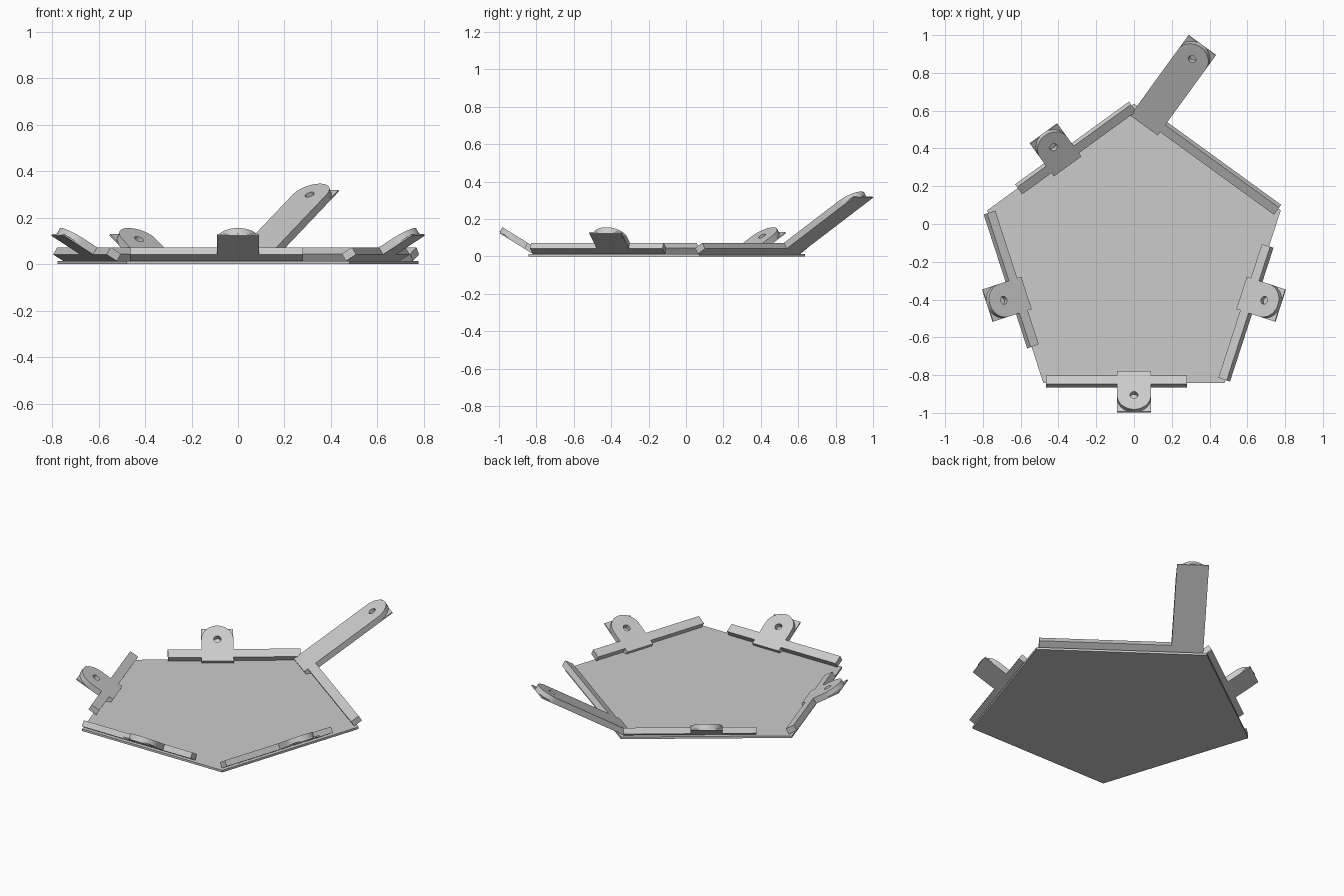
import bpy, bmesh, math
from mathutils import Matrix, Vector

if "Cube" in bpy.data.objects:
    bpy.data.objects.remove(bpy.data.objects["Cube"], do_unlink=True)

RADIUS = 0.817          # pentagon corner radius
PLATE_T = 0.013         # base plate thickness
THICK = 0.036           # thickness of tilted bars and tabs
BACKING = 0.007         # square backing layer under each rounded tab
HALF_W = 0.09           # half width of a tab
TILT = math.radians(31.72)
HINGE = 0.6176          # distance from centre where tabs meet the ground
CENTRE = Matrix.Translation((0, -0.18, 0))

grey = bpy.data.materials.new("plain_grey")
grey.use_nodes = True
grey.diffuse_color = (0.6, 0.6, 0.6, 1)
grey.node_tree.nodes["Principled BSDF"].inputs["Base Color"].default_value = (0.6, 0.6, 0.6, 1)


def slab(name, loops, z0, z1, matrix):
    """Extrude an outline, with optional hole loops, from z0 to z1."""
    bm = bmesh.new()
    for loop in loops:
        vs = [bm.verts.new((x, y, z0)) for x, y in loop]
        for a, b in zip(vs, vs[1:] + vs[:1]):
            bm.edges.new((a, b))
    bmesh.ops.triangle_fill(bm, use_beauty=True, edges=bm.edges[:])
    ext = bmesh.ops.extrude_face_region(bm, geom=bm.faces[:], use_keep_orig=True)
    top = [g for g in ext["geom"] if isinstance(g, bmesh.types.BMVert)]
    bmesh.ops.translate(bm, verts=top, vec=Vector((0, 0, z1 - z0)))
    bmesh.ops.recalc_face_normals(bm, faces=bm.faces[:])
    mesh = bpy.data.meshes.new(name)
    bm.to_mesh(mesh)
    bm.free()
    mesh.materials.append(grey)
    obj = bpy.data.objects.new(name, mesh)
    obj.matrix_world = matrix
    bpy.context.collection.objects.link(obj)
    bpy.context.view_layer.objects.active = obj
    bpy.ops.object.select_all(action='DESELECT')
    obj.select_set(True)
    bpy.ops.object.shade_smooth_by_angle(angle=math.radians(30))
    return obj


def arc(cx, cy, r, start, end, n):
    return [(cx + r * math.cos(start + (end - start) * i / n),
             cy + r * math.sin(start + (end - start) * i / n)) for i in range(n + 1)]


def rect(x0, x1, y0, y1):
    return [(x0, y0), (x1, y0), (x1, y1), (x0, y1)]


def tab(name, length, mid, matrix):
    """Rounded strap with a blind screw hole, on a square-ended backing."""
    cx = length - HALF_W + 0.004
    outline = [(0, mid - HALF_W)] + arc(cx, mid, HALF_W, -math.pi / 2, math.pi / 2, 24)
    outline.append((0, mid + HALF_W))
    hole = arc(cx, mid, 0.021, 0, math.tau, 16)[:-1]
    slab(name, [outline, hole], BACKING, THICK, matrix)
    slab(name + "_backing", [rect(0, length, mid - HALF_W, mid + HALF_W)], 0, BACKING, matrix)


# Pentagon base plate
corners = arc(0, 0, RADIUS, math.pi / 2, math.pi / 2 + math.tau, 5)[:-1]
slab("base_plate", [corners], 0, PLATE_T, CENTRE)

# Tilted edge bars and tabs, one set per side
sides = {"front": 270, "right_front": 198, "left_front": 342, "right_back": 126, "left_back": 54}
for side, angle in sides.items():
    frame = (CENTRE @ Matrix.Rotation(math.radians(angle), 4, 'Z')
             @ Matrix.Translation((HINGE, 0, 0)) @ Matrix.Rotation(-TILT, 4, 'Y'))
    slab(side + "_edge_bar", [rect(0.026, 0.08, -0.465, 0.28)], 0, THICK, frame)
    if side == "left_back":
        tab("long_arm", 0.597, 0.37, frame)
    else:
        tab(side + "_tab", 0.234, 0, frame)
